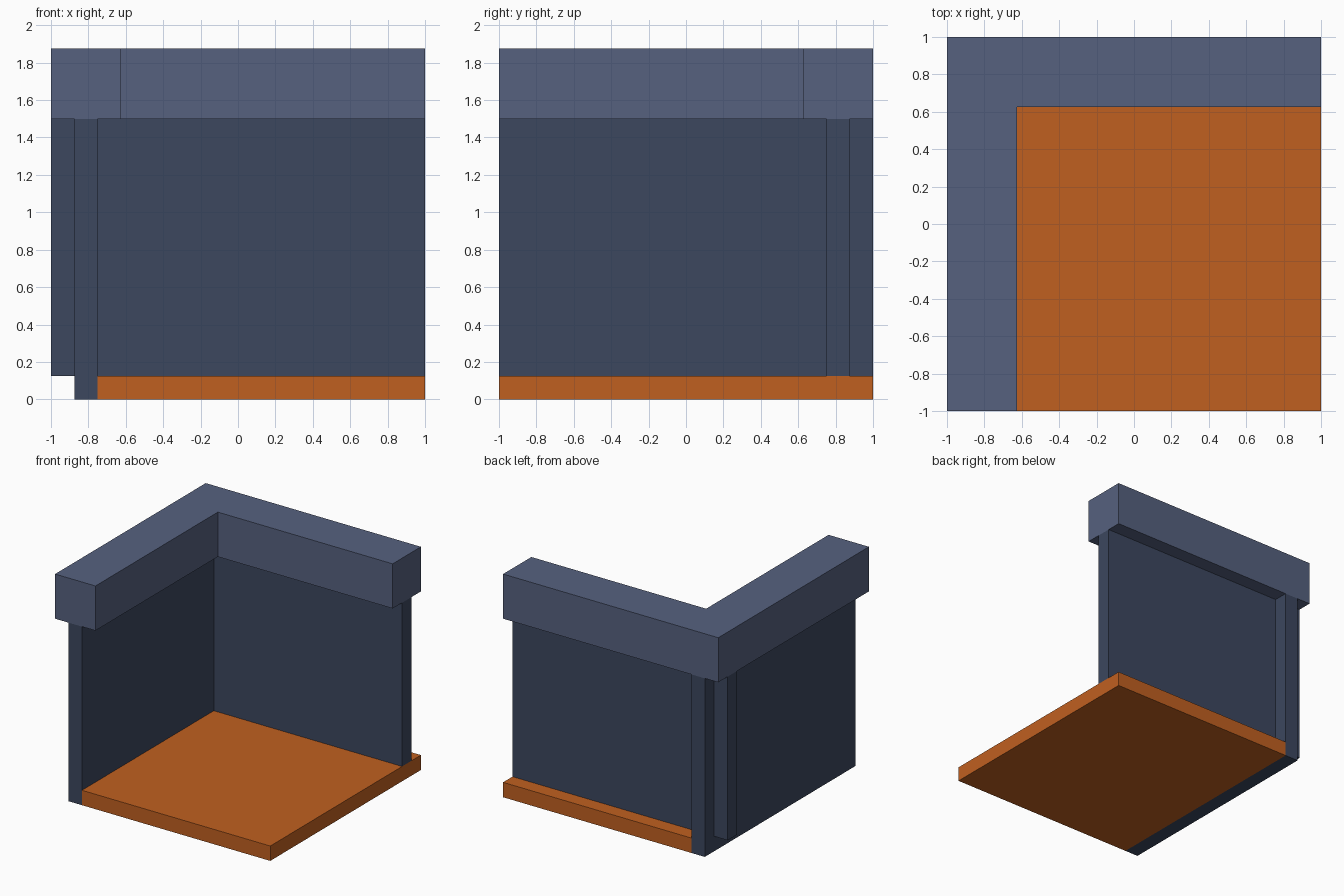
import bpy
import bmesh

cube = bpy.data.objects.get("Cube")
if cube:
    bpy.data.objects.remove(cube, do_unlink=True)


def make_material(name, rgb):
    mat = bpy.data.materials.new(name)
    mat.use_nodes = True
    mat.diffuse_color = (*rgb, 1)
    mat.node_tree.nodes["Principled BSDF"].inputs["Base Color"].default_value = (*rgb, 1)
    return mat


def prism(name, outline, z0, z1, mat):
    """Extrude a counter-clockwise plan outline from z0 up to z1."""
    bm = bmesh.new()
    base = bm.faces.new([bm.verts.new((x, y, z0)) for x, y in outline])
    top = bmesh.ops.extrude_face_region(bm, geom=[base], use_keep_orig=True)["geom"]
    for v in top:
        if isinstance(v, bmesh.types.BMVert):
            v.co.z = z1
    bmesh.ops.recalc_face_normals(bm, faces=bm.faces[:])
    mesh = bpy.data.meshes.new(name)
    bm.to_mesh(mesh)
    bm.free()
    mesh.materials.append(mat)
    obj = bpy.data.objects.new(name, mesh)
    bpy.context.collection.objects.link(obj)
    return obj


def rect(x0, x1, y0, y1):
    return [(x0, y0), (x1, y0), (x1, y1), (x0, y1)]


wall_blue = make_material("dark slate blue", (0.045, 0.063, 0.114))
trim_blue = make_material("light slate blue", (0.093, 0.120, 0.212))
orange = make_material("orange floor", (0.527, 0.117, 0.0144))

FLOOR, WALL_TOP, TOP = 0.125, 1.5, 1.875

# Floor slab, running on behind the back wall
prism("floor", rect(-0.75, 1, -1, 1), 0, FLOOR, orange)

# Side wall reaches the ground; back wall stands on the floor
prism("side_wall", rect(-0.875, -0.75, -1, 1), 0, WALL_TOP, wall_blue)
prism("back_wall", rect(-0.75, 1, 0.75, 0.875), FLOOR, WALL_TOP, wall_blue)

# Short end of the back wall beyond the side wall
prism("back_wall_stub", rect(-1, -0.875, 0.75, 0.875), FLOOR, WALL_TOP, wall_blue)

# L-shaped coping on top of both walls
coping = [(-1, -1), (-0.625, -1), (-0.625, 0.625), (1, 0.625), (1, 1), (-1, 1)]
prism("wall_coping", coping, WALL_TOP, TOP, trim_blue)
